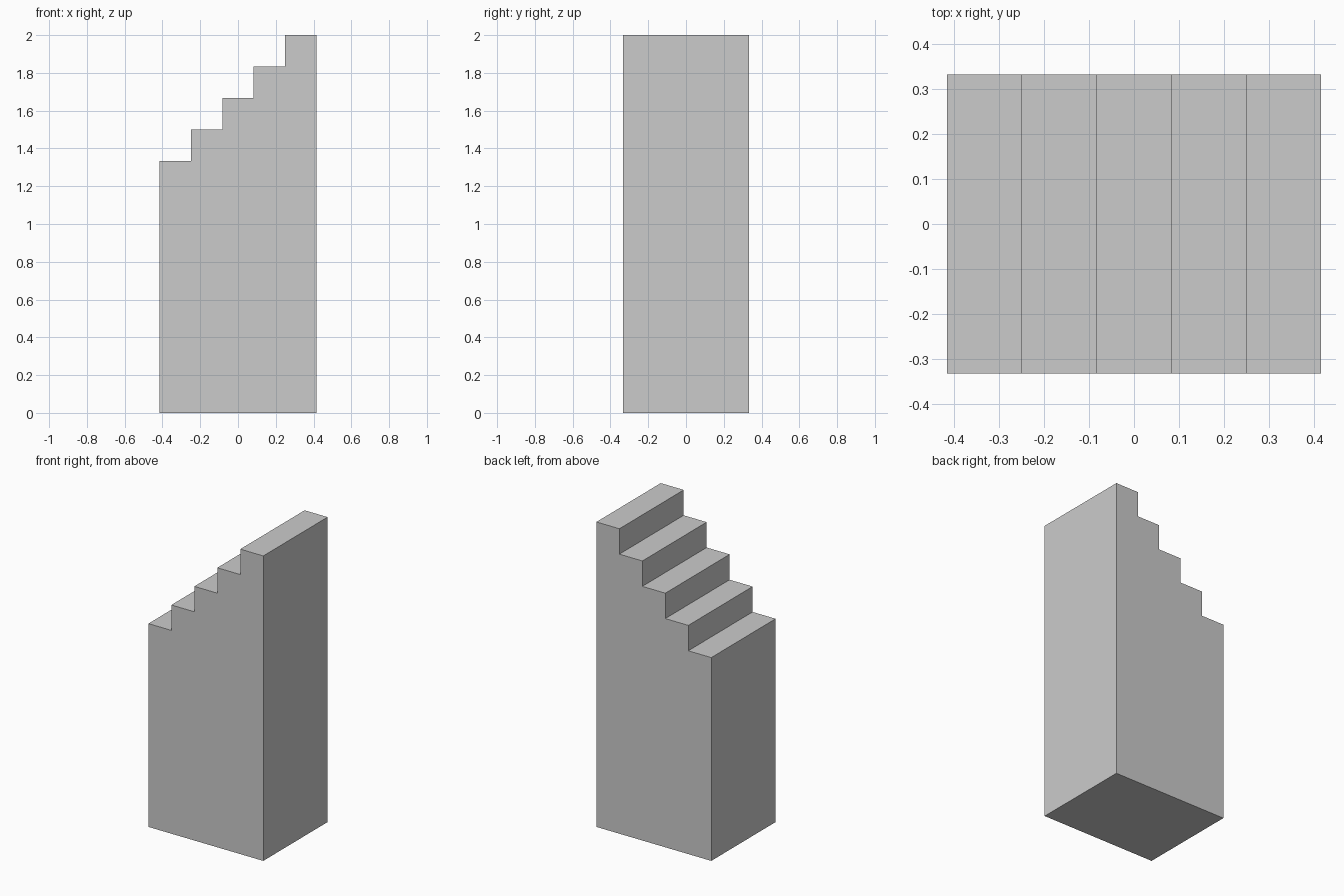
import bpy
import bmesh

if "Cube" in bpy.data.objects:
    bpy.data.objects.remove(bpy.data.objects["Cube"])

STEPS = 5
UNIT = 1 / 6          # tread depth and riser height
HALF_X = STEPS * UNIT / 2
HALF_Y = 1 / 3
BASE_TOP = 4 / 3      # height of the lowest tread

# Stepped side profile in x, z
profile = [(HALF_X, 0), (-HALF_X, 0)]
for i in range(STEPS):
    x, z = -HALF_X + i * UNIT, BASE_TOP + i * UNIT
    profile += [(x, z), (x + UNIT, z)]

# Extrude the profile from front to back
bm = bmesh.new()
face = bm.faces.new([bm.verts.new((x, -HALF_Y, z)) for x, z in profile])
result = bmesh.ops.extrude_face_region(bm, geom=[face], use_keep_orig=True)
moved = [v for v in result["geom"] if isinstance(v, bmesh.types.BMVert)]
bmesh.ops.translate(bm, verts=moved, vec=(0, 2 * HALF_Y, 0))
bmesh.ops.recalc_face_normals(bm, faces=bm.faces)

mesh = bpy.data.meshes.new("stair_block")
bm.to_mesh(mesh)
bm.free()
stair_block = bpy.data.objects.new("stair_block", mesh)
bpy.context.collection.objects.link(stair_block)
